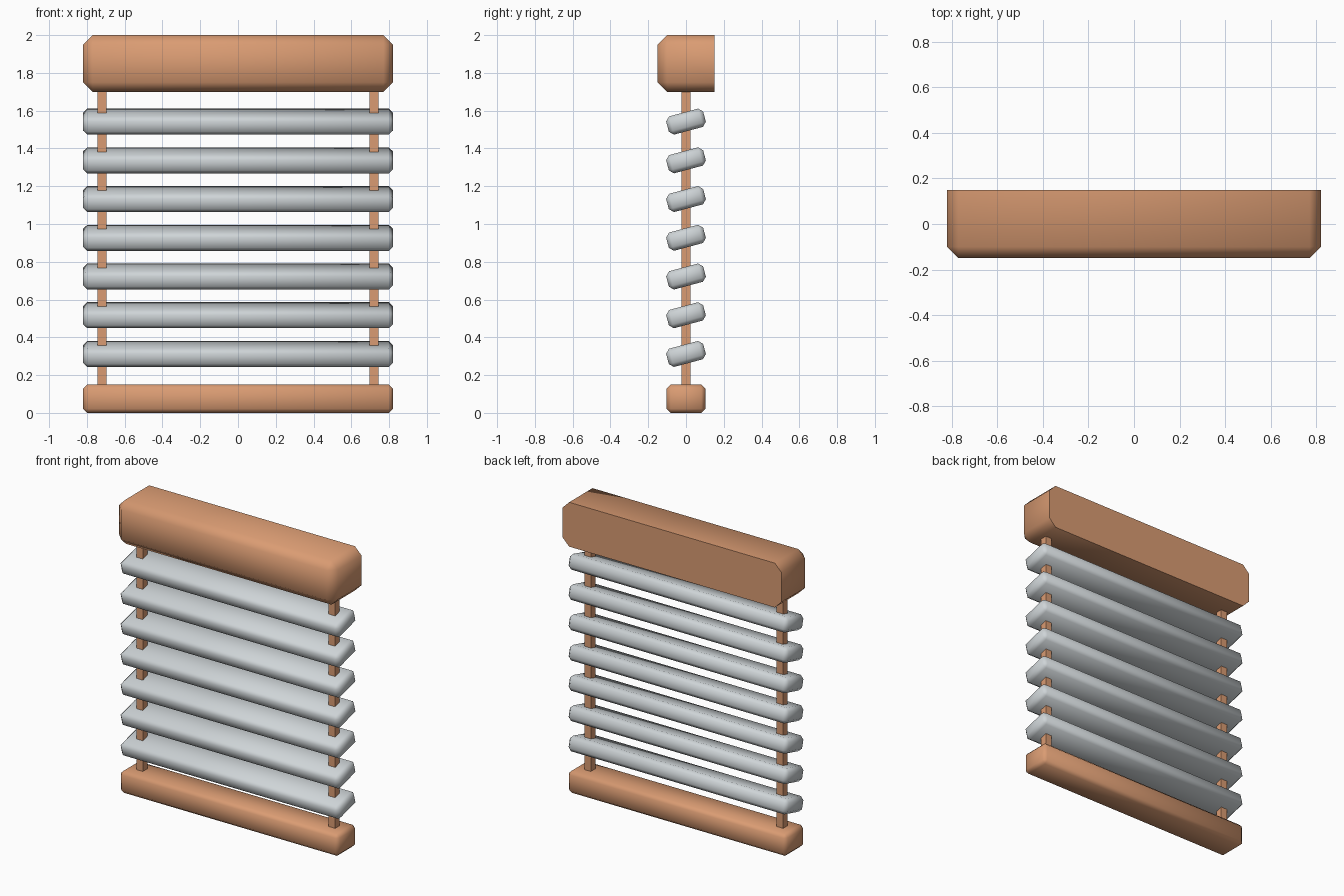
import bpy, bmesh, math
from mathutils import Matrix

if "Cube" in bpy.data.objects:
    bpy.data.objects.remove(bpy.data.objects["Cube"])


def material(name, rgb):
    m = bpy.data.materials.new(name)
    m.diffuse_color = (*rgb, 1)
    m.use_nodes = True
    m.node_tree.nodes["Principled BSDF"].inputs["Base Color"].default_value = m.diffuse_color
    return m


wood = material("warm wood", (0.70, 0.33, 0.17))
grey = material("pale grey", (0.62, 0.66, 0.68))


def box(name, size, loc, mat, bevel=0, tilt=0, square_back=False):
    """Box with one-segment chamfers; square_back leaves the +y edges sharp."""
    bm = bmesh.new()
    bmesh.ops.create_cube(bm, size=1, matrix=Matrix.Diagonal((*size, 1)))
    if bevel:
        edges = [e for e in bm.edges
                 if not (square_back and all(v.co.y > 0 for v in e.verts))]
        bmesh.ops.bevel(bm, geom=edges, offset=bevel, segments=1,
                        affect='EDGES', clamp_overlap=True)
    bmesh.ops.recalc_face_normals(bm, faces=bm.faces)
    mesh = bpy.data.meshes.new(name)
    bm.to_mesh(mesh)
    bm.free()
    mesh.materials.append(mat)
    ob = bpy.data.objects.new(name, mesh)
    bpy.context.collection.objects.link(ob)
    ob.location = loc
    ob.rotation_euler.x = tilt
    if bevel:
        bpy.ops.object.select_all(action='DESELECT')
        ob.select_set(True)
        bpy.context.view_layer.objects.active = ob
        bpy.ops.object.shade_smooth_by_angle(angle=math.radians(60))
    return ob


# Head rail (flat back against the wall) and bottom rail
box("head_rail", (1.64, 0.30, 0.30), (0, 0, 1.85), wood, 0.05, square_back=True)
box("bottom_rail", (1.64, 0.205, 0.15), (0, 0, 0.075), wood, 0.022)

# Tilted slats
for i in range(7):
    box(f"slat_{i + 1}", (1.64, 0.203, 0.10), (0, 0, 0.312 + 0.205 * i),
        grey, 0.022, tilt=math.radians(15))

# Support cords
for side, x in (("left", -0.72), ("right", 0.72)):
    box(f"{side}_cord", (0.048, 0.048, 1.62), (x, 0, 0.92), wood)
